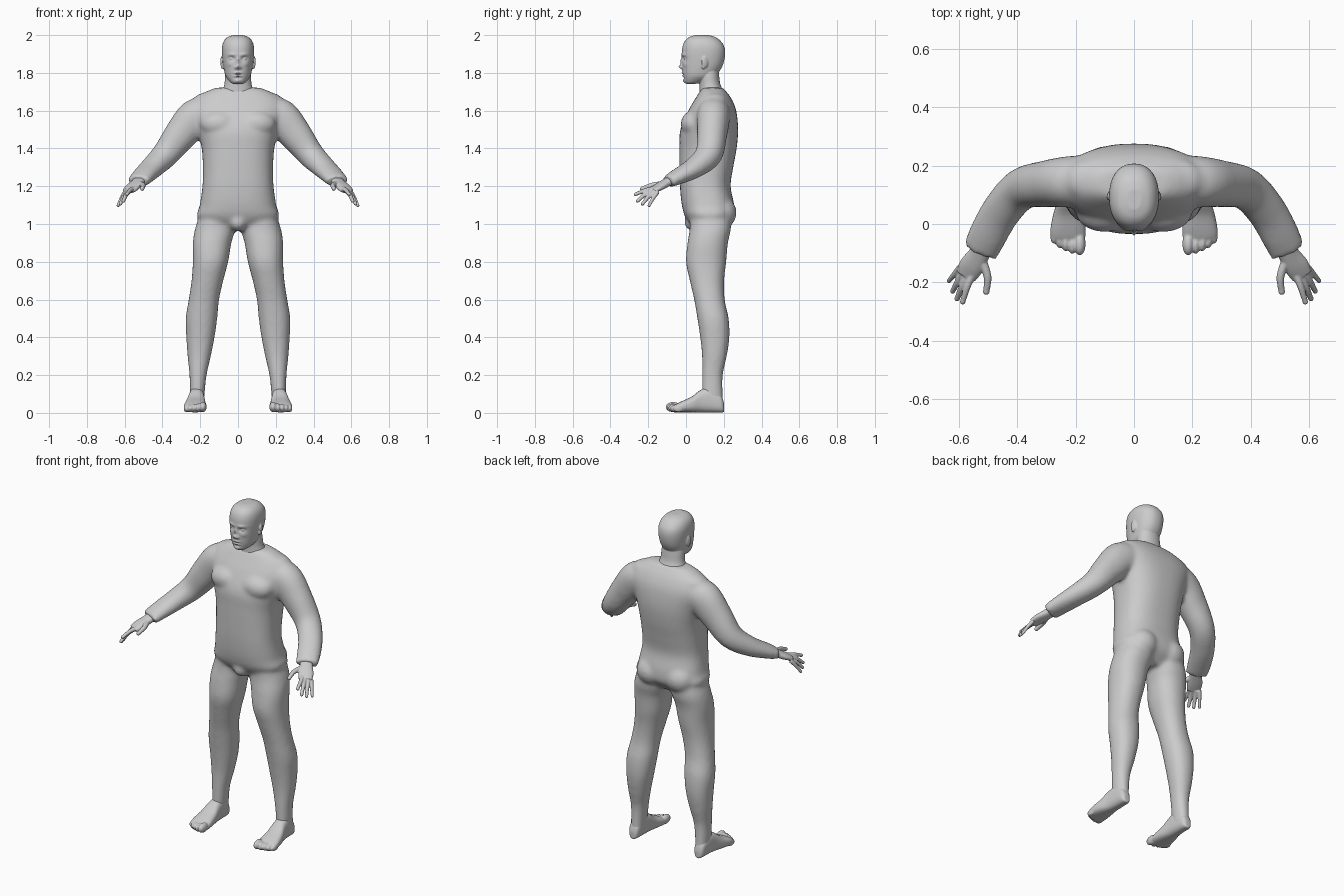
import bpy, bmesh, math
from mathutils import Vector, Matrix

skin = bpy.data.materials.new("light_grey_skin")
skin.diffuse_color = (0.6, 0.6, 0.6, 1)


def smooth_path(rows, steps):
    """Catmull-Rom interpolation of section rows."""
    out, n = [], len(rows)
    for i in range(n - 1):
        p0, p1, p2, p3 = (rows[max(0, min(n - 1, i + k))] for k in (-1, 0, 1, 2))
        for s in range(steps):
            t = s / steps
            out.append([0.5 * (2 * b + (c - a) * t + (2 * a - 5 * b + 4 * c - d) * t * t
                               + (3 * b - a - 3 * c + d) * t ** 3)
                        for a, b, c, d in zip(p0, p1, p2, p3)])
    return out + [list(rows[-1])]


def loft(bm, frames, side=1, power=2.3, seg=32):
    """Closed tube through frames of (centre, u radius vector, v radius vector)."""
    rings = []
    for c, u, v in frames:
        ring = []
        for k in range(seg):
            a = 2 * math.pi * k / seg
            ca, sa = math.cos(a), math.sin(a)
            p = (c + u * math.copysign(abs(ca) ** (2 / power), ca)
                 + v * math.copysign(abs(sa) ** (2 / power), sa))
            ring.append(bm.verts.new((p.x * side, p.y, p.z)))
        rings.append(ring)
    for r0, r1 in zip(rings, rings[1:]):
        for k in range(seg):
            j = (k + 1) % seg
            bm.faces.new((r0[k], r0[j], r1[j], r1[k]))
    bm.faces.new(rings[0])
    bm.faces.new(rings[-1])


def upright(rows, steps=5):
    """Frames from rows of (z, x min, x max, y front, y back)."""
    return [(Vector(((a + b) / 2, (f + k) / 2, z)), Vector(((b - a) / 2, 0, 0)),
             Vector((0, (k - f) / 2, 0))) for z, a, b, f, k in smooth_path(rows, steps)]


def limb(rows, steps=5):
    """Frames from rows of (x, y, z, horizontal radius, vertical radius)."""
    rows = smooth_path(rows, steps)
    pts = [Vector(r[:3]) for r in rows]
    out = []
    for i, r in enumerate(rows):
        t = (pts[min(i + 1, len(pts) - 1)] - pts[max(i - 1, 0)]).normalized()
        u = t.cross(Vector((0, 0, 1))).normalized()
        out.append((pts[i], u * r[3], u.cross(t) * r[4]))
    return out


def ball(bm, c, r, side=1, tilt=0):
    m = (Matrix.Translation((c[0] * side, c[1], c[2])) @ Matrix.Rotation(tilt * side, 4, 'Z')
         @ Matrix.Diagonal((*r, 1)))
    bmesh.ops.create_uvsphere(bm, u_segments=24, v_segments=16, radius=1, matrix=m)


def finish(name, bm, voxel, smooth):
    bmesh.ops.recalc_face_normals(bm, faces=bm.faces)
    me = bpy.data.meshes.new(name)
    bm.to_mesh(me)
    bm.free()
    me.materials.append(skin)
    me.shade_smooth()
    ob = bpy.data.objects.new(name, me)
    bpy.context.collection.objects.link(ob)
    r = ob.modifiers.new("fuse", 'REMESH')
    r.mode, r.voxel_size, r.use_smooth_shade = 'VOXEL', voxel, True
    s = ob.modifiers.new("soften", 'SMOOTH')
    s.factor, s.iterations = 0.5, smooth


# Body: torso, arms and legs fused into one skin
bm = bmesh.new()
torso = [(0.965, .07, .05, .19), (1.03, .21, .0, .25), (1.1, .202, -.022, .255),
         (1.2, .188, -.032, .236), (1.3, .186, -.034, .25), (1.4, .192, -.034, .268),
         (1.5, .215, -.03, .276), (1.6, .245, .012, .266), (1.665, .22, .05, .24),
         (1.705, .16, .075, .21), (1.722, .11, .09, .195)]
loft(bm, upright([(z, -w, w, f, b) for z, w, f, b in torso]), power=2.5, seg=48)
leg = [(1.08, .02, .19, .02, .23), (.98, .014, .226, .02, .238), (.9, .035, .239, .008, .222),
       (.8, .052, .239, .0, .213), (.7, .078, .246, .02, .202), (.6, .1, .261, .043, .205),
       (.5, .11, .277, .06, .226), (.4, .124, .274, .075, .23), (.3, .144, .267, .085, .216),
       (.2, .166, .257, .085, .195), (.1, .177, .254, .085, .195), (.04, .18, .25, .09, .2)]
arm = [(.14, .15, 1.59, .085, .08), (.22, .145, 1.565, .088, .1), (.3, .138, 1.478, .08, .088),
       (.385, .12, 1.368, .072, .07), (.455, .045, 1.298, .068, .055),
       (.505, -.045, 1.25, .066, .042), (.528, -.095, 1.225, .062, .033)]
for s in (-1, 1):
    loft(bm, upright(leg), s, 2.2)
    loft(bm, limb(arm), s, 2.1)
    ball(bm, (.1, .04, 1.53), (.1, .068, .07), s)        # chest muscle
    ball(bm, (.095, .185, 1.06), (.09, .083, .085), s)   # buttock
    ball(bm, (.14, .15, 1.65), (.1, .075, .05), s)       # shoulder slope
ball(bm, (0, .05, 1.01), (.05, .06, .05))                # groin
finish("body", bm, 0.011, 8)

# Feet with toes
foot = [(.202, .203, .235, .045), (.185, .188, .25, .09), (.13, .18, .257, .13),
        (.08, .177, .264, .12), (.03, .171, .278, .083), (-.02, .166, .287, .06),
        (-.05, .168, .284, .045), (-.068, .175, .27, .03)]
toes = [(.186, -.068, .02, .04, .027), (.212, -.07, .0145, .033, .023),
        (.235, -.063, .0135, .031, .022), (.256, -.053, .013, .03, .02),
        (.275, -.04, .0125, .028, .019)]
for s, label in ((-1, "right_foot"), (1, "left_foot")):
    bm = bmesh.new()
    frames = [(Vector(((a + b) / 2, y, h / 2 + .003)), Vector(((b - a) / 2, 0, 0)),
               Vector((0, 0, h / 2))) for y, a, b, h in smooth_path(foot, 4)]
    loft(bm, frames, s, 2.6)
    for x, y, rx, ry, rz in toes:
        ball(bm, (x, y, rz + .004), (rx, ry, rz), s)
    finish(label, bm, 0.0045, 3)

# Hands: palm, thumb and four fingers
palm = [(.515, -.07, 1.237, .036, .024), (.532, -.105, 1.218, .036, .022),
        (.558, -.145, 1.195, .042, .019), (.577, -.178, 1.176, .037, .014)]
fingers = [((.523, -.12, 1.213), (.503, -.18, 1.205), (.507, -.232, 1.187), .0135),
           ((.552, -.165, 1.188), (.572, -.215, 1.178), (.588, -.267, 1.157), .0115),
           ((.569, -.168, 1.18), (.59, -.215, 1.158), (.607, -.256, 1.122), .0115),
           ((.586, -.162, 1.173), (.606, -.2, 1.143), (.622, -.23, 1.107), .011),
           ((.598, -.15, 1.17), (.618, -.175, 1.135), (.635, -.195, 1.098), .01)]
for s, label in ((-1, "right_hand"), (1, "left_hand")):
    bm = bmesh.new()
    loft(bm, limb(palm), s, 2.3)
    for a, b, c, r in fingers:
        loft(bm, limb([(*a, r * 1.15, r * 1.15), (*b, r, r), (*c, r * .8, r * .8)]), s, 2, 16)
        ball(bm, c, (r * .85,) * 3, s)
    finish(label, bm, 0.0035, 3)

# Head: skull and jaw loft, with the face pressed in and out
bm = bmesh.new()
skull = [(1.742, .025, .002, .05), (1.752, .042, -.008, .09), (1.78, .064, -.014, .15),
         (1.81, .073, -.018, .178), (1.85, .08, -.02, .198), (1.9, .085, -.022, .207),
         (1.94, .084, -.018, .202), (1.97, .074, -.005, .182), (1.99, .054, .018, .155),
         (2.0, .025, .05, .12)]
loft(bm, upright([(z, -w, w, f, b) for z, w, f, b in skull], 8), power=2.25, seg=96)
# x, z, x spread, z spread, push along y
features = [(.033, 1.875, .016, .01, .013), (.033, 1.897, .022, .008, -.006),
            (0, 1.86, .008, .02, -.01), (0, 1.832, .011, .011, -.02),
            (.014, 1.828, .007, .006, -.007), (.045, 1.845, .016, .012, -.004),
            (0, 1.8, .02, .004, -.009), (0, 1.792, .022, .0025, .006),
            (0, 1.784, .017, .004, -.009), (0, 1.773, .018, .004, .005),
            (0, 1.757, .016, .009, -.007)]
for v in bm.verts:
    if v.co.y < .06:
        x, z = abs(v.co.x), v.co.z
        v.co.y += sum(p * math.exp(-((x - fx) / sx) ** 2 - ((z - fz) / sz) ** 2)
                      for fx, fz, sx, sz, p in features)
neck = [(1.66, .1, .07, .22), (1.7, .085, .072, .2), (1.74, .072, .072, .182),
        (1.79, .068, .07, .175), (1.84, .06, .075, .17)]
loft(bm, upright([(z, -w, w, f, b) for z, w, f, b in neck]), power=2.1)
for s in (-1, 1):
    ball(bm, (.033, .0, 1.874), (.014, .012, .009), s)             # eyeball
    ball(bm, (.084, .1, 1.858), (.008, .019, .031), s, tilt=.35)   # ear
    ball(bm, (.083, .092, 1.835), (.007, .011, .014), s)           # ear lobe
finish("head", bm, 0.0035, 2)
